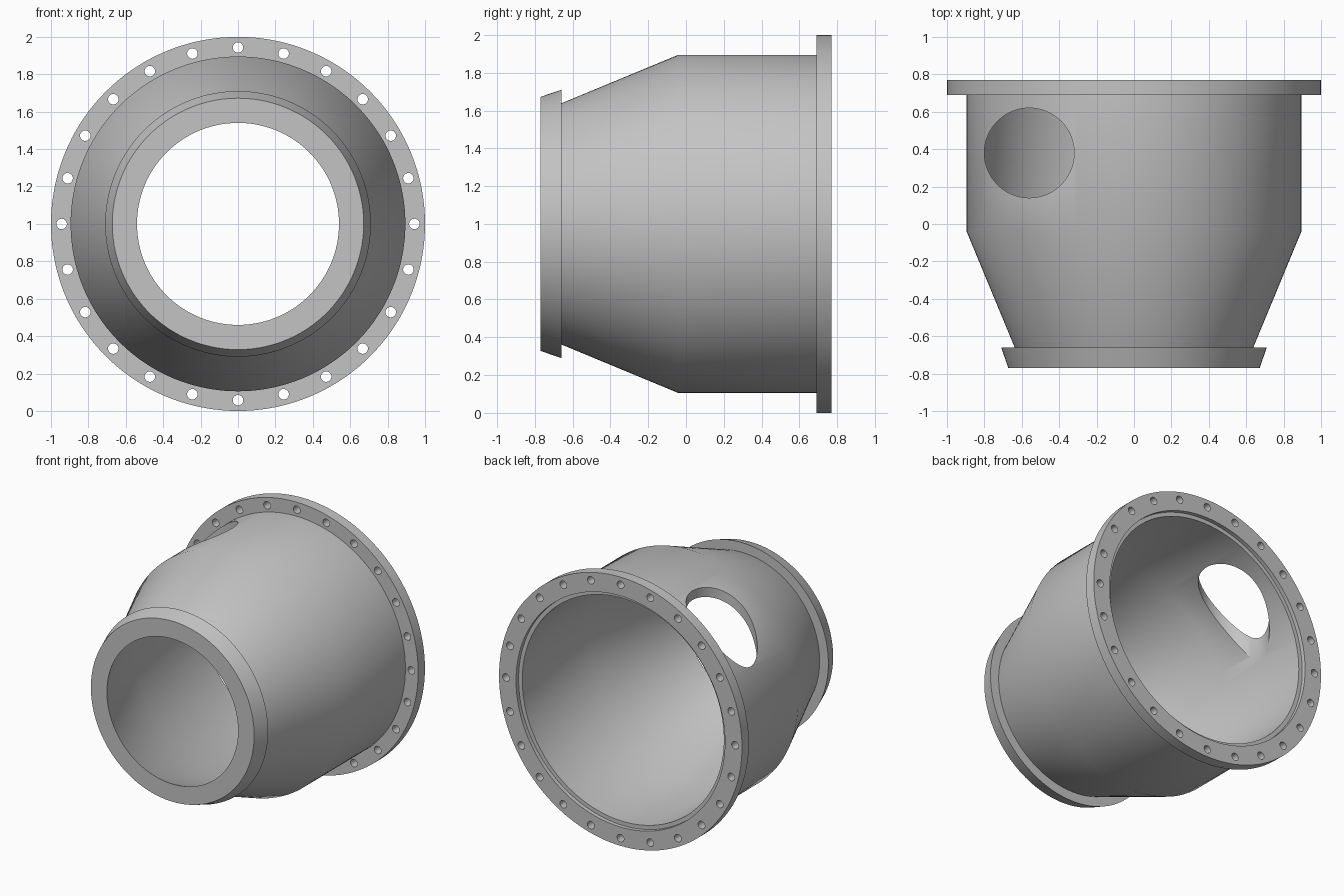
import bpy, bmesh, math
from mathutils import Matrix

cube = bpy.data.objects.get("Cube")
if cube:
    bpy.data.objects.remove(cube, do_unlink=True)

SIDES = 144
metal = bpy.data.materials.new("plain grey")
metal.use_nodes = True
grey = (0.55, 0.55, 0.55, 1)
metal.diffuse_color = grey
metal.node_tree.nodes["Principled BSDF"].inputs["Base Color"].default_value = grey


def add_object(name, bm):
    mesh = bpy.data.meshes.new(name)
    bmesh.ops.recalc_face_normals(bm, faces=bm.faces)
    bm.to_mesh(mesh)
    bm.free()
    mesh.materials.append(metal)
    obj = bpy.data.objects.new(name, mesh)
    bpy.context.collection.objects.link(obj)
    return obj


def revolve(name, profile):
    """Turn a closed (radius, y) profile around the front-to-back axis."""
    bm = bmesh.new()
    rings = []
    for i in range(SIDES):
        a = 2 * math.pi * i / SIDES
        rings.append([bm.verts.new((r * math.sin(a), y, 1 + r * math.cos(a)))
                      for r, y in profile])
    n = len(profile)
    for i in range(SIDES):
        p, q = rings[i], rings[(i + 1) % SIDES]
        for j in range(n):
            k = (j + 1) % n
            bm.faces.new((p[j], p[k], q[k], q[j]))
    return add_object(name, bm)


def add_rod(bm, location, radius, depth, sides, rotation=Matrix()):
    bmesh.ops.create_cone(bm, cap_ends=True, segments=sides, radius1=radius,
                          radius2=radius, depth=depth,
                          matrix=Matrix.Translation(location) @ rotation)


# Hollow tapered housing with front collar, rear flange and recessed rear lip
housing = revolve("flanged_housing", [
    (0.54, -0.77), (0.672, -0.77), (0.71, -0.66), (0.638, -0.66),
    (0.895, -0.04), (0.895, 0.69), (1.0, 0.69), (1.0, 0.77),
    (0.86, 0.77), (0.86, 0.74), (0.83, 0.74), (0.83, -0.04)])

# Cutters: ring of bolt holes and one vertical side port
bm = bmesh.new()
along_y = Matrix.Rotation(math.pi / 2, 4, "X")
for i in range(24):
    a = 2 * math.pi * i / 24
    add_rod(bm, (0.943 * math.sin(a), 0.73, 1 + 0.943 * math.cos(a)),
            0.028, 0.3, 24, along_y)
add_rod(bm, (-0.56, 0.38, 1.6), 0.24, 1.2, 96)
cutter = add_object("hole_cutter", bm)
cutter.hide_render = True

cut = housing.modifiers.new("holes", "BOOLEAN")
cut.operation = "DIFFERENCE"
cut.solver = "EXACT"
cut.object = cutter

# Apply the cut, then remove the cutter
bpy.context.view_layer.objects.active = housing
housing.select_set(True)
cutter.select_set(False)
bpy.ops.object.modifier_apply(modifier=cut.name)
bpy.data.objects.remove(cutter, do_unlink=True)
bpy.ops.object.shade_smooth_by_angle(angle=math.radians(30))
